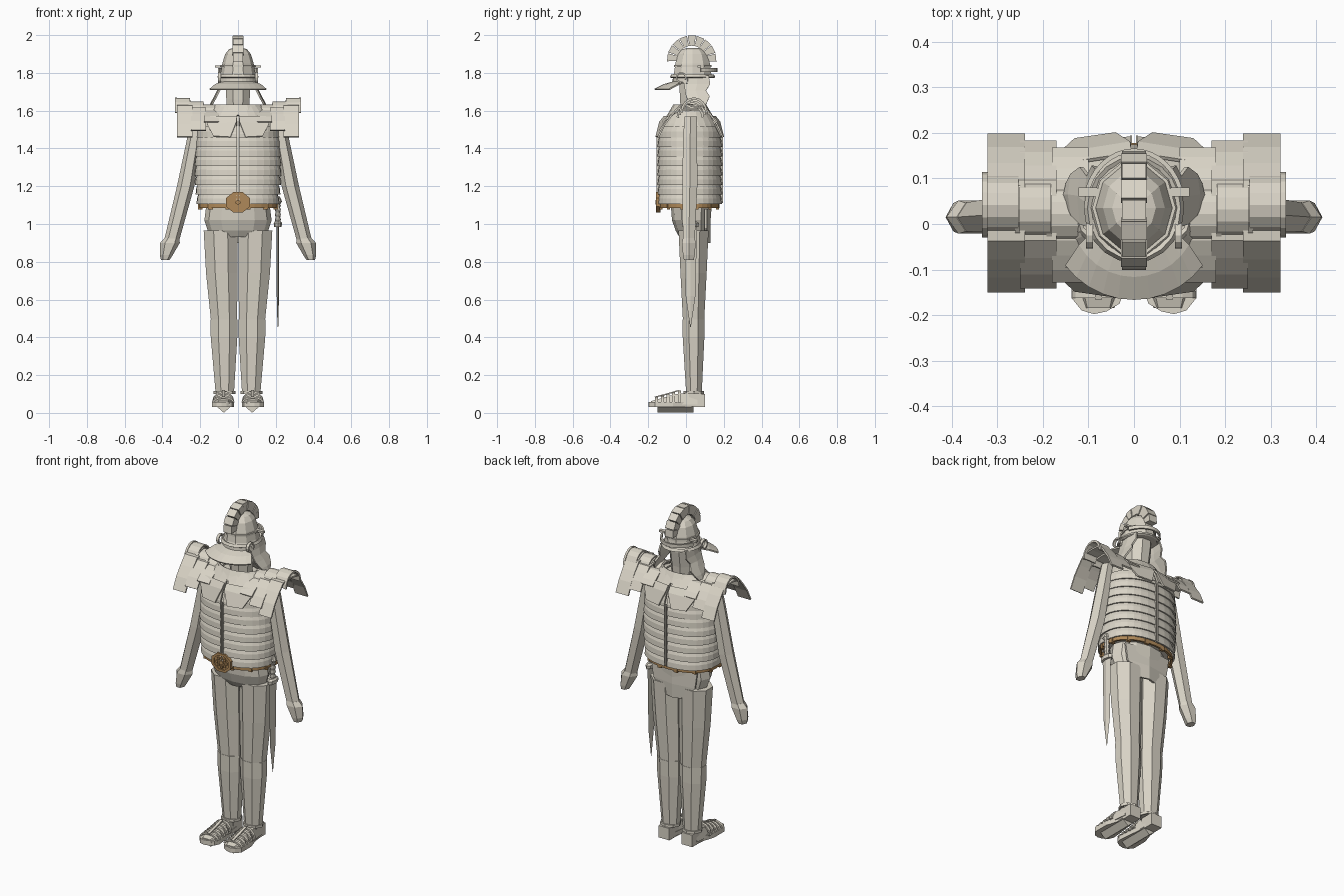
import bpy, bmesh
from math import sin, cos, pi, radians, copysign

old = bpy.data.objects.get("Cube")
if old:
    bpy.data.objects.remove(old)


def material(name, color):
    m = bpy.data.materials.new(name)
    m.use_nodes = True
    m.diffuse_color = color
    m.node_tree.nodes["Principled BSDF"].inputs["Base Color"].default_value = color
    return m


STONE = material("pale stone", (0.7, 0.66, 0.57, 1))
BRONZE = material("bronze", (0.43, 0.25, 0.1, 1))


def grid(name, rows, closed=False, caps=False, thick=0, mirror=False, mat=STONE):
    """Skin rows of points into a sheet, tube or capped solid."""
    bm = bmesh.new()
    vs = [[bm.verts.new(p) for p in row] for row in rows]
    n = len(rows[0])
    for a, b in zip(vs, vs[1:]):
        for i in range(n if closed else n - 1):
            j = (i + 1) % n
            bm.faces.new((a[i], a[j], b[j], b[i]))
    if caps:
        bm.faces.new(vs[0])
        bm.faces.new(vs[-1])
    bmesh.ops.recalc_face_normals(bm, faces=bm.faces)
    me = bpy.data.meshes.new(name)
    bm.to_mesh(me)
    bm.free()
    me.materials.append(mat)
    ob = bpy.data.objects.new(name, me)
    bpy.context.collection.objects.link(ob)
    if thick:
        s = ob.modifiers.new("thickness", "SOLIDIFY")
        s.thickness, s.offset = thick, 0
    if mirror:
        ob.modifiers.new("mirror", "MIRROR")


def ring(z, rx, ry, cx=0, cy=0.02, n=24, a0=0, a1=360, power=2):
    """Horizontal ring or arc; power above 2 squares it off."""
    full = a1 - a0 == 360
    pts = []
    for i in range(n if full else n + 1):
        a = radians(a0 + (a1 - a0) * i / n)
        c, s = cos(a), sin(a)
        pts.append((cx + rx * copysign(abs(c) ** (2 / power), c),
                    cy + ry * copysign(abs(s) ** (2 / power), s), z))
    return pts


def loft(name, specs, n, a0=0, **kw):
    """Capped solid from (z, rx, ry, cx, cy) sections."""
    rows = [ring(z, rx, ry, cx, cy, n, a0, a0 + 360) for z, rx, ry, cx, cy in specs]
    grid(name, rows, closed=True, caps=True, **kw)


def sheet_x(name, path, x0, x1, thick, **kw):
    """Strip following a (y, z) path, spanning x0 to x1."""
    grid(name, [[(x, y, z) for y, z in path] for x in (x0, x1)], thick=thick, **kw)


def box(name, x, y, z, **kw):
    rows = [[(x[0], y[0], h), (x[1], y[0], h), (x[1], y[1], h), (x[0], y[1], h)] for h in z]
    grid(name, rows, closed=True, caps=True, **kw)


# Legs, pelvis and back flap
loft("thigh", [(.965, .097, .086, .092, .04), (.74, .09, .075, .086, .04),
               (.49, .075, .061, .074, .04)], 8, a0=22.5, mirror=True)
loft("shin", [(.495, .077, .063, .074, .04), (.4, .076, .062, .074, .04),
              (.11, .053, .045, .07, .042)], 8, a0=22.5, mirror=True)
loft("pelvis", [(1.12, .165, .11, 0, .028), (1.02, .178, .102, 0, .028),
                (.965, .16, .09, 0, .035), (.93, .07, .07, 0, .035)], 12)
grid("seat_flap", [[(x, y, z) for x, y in ((-.5 * w, .105), (0, .124), (.5 * w, .105))]
                   for w, z in ((.3, 1.08), (.27, .98), (.13, .9))], thick=.012)

# Sandalled feet
FOOT = [(.045, .1), (.035, 0), (.025, -.08), (.02, -.145), (.032, -.175), (.06, -.192),
        (.088, -.198), (.115, -.19), (.137, -.163), (.137, -.07), (.115, 0), (.105, .1)]
grid("sandal_sole", [[(x, y, z) for x, y in FOOT] for z in (.03, .058)],
     closed=True, caps=True, mirror=True)
grid("foot", [[(.078 - w, y, .045), (.078 - w * .7, y, h), (.078 + w * .7, y, h),
               (.078 + w, y, .045)] for y, w, h in
              ((-.185, .035, .062), (-.13, .053, .078), (-.05, .047, .1), (.06, .036, .11))],
     closed=True, caps=True, mirror=True)
grid("foot_keel", [[(.035, y, .035), (.075, y, .001), (.115, y, .035)] for y in (-.15, .04)],
     closed=True, caps=True, mirror=True)
box("heel", (.04, .11), (.015, .1), (.03, .1), mirror=True)
for k in range(5):
    y, h = -.155 + .03 * k, .026 + .008 * k
    arc = [(.078 + .055 * cos(pi * i / 6), .055 + h * sin(pi * i / 6)) for i in range(7)]
    grid("sandal_strap", [[(x, yy, z) for x, z in arc] for yy in (y - .008, y + .008)],
         thick=.009, mirror=True)
sheet_x("sandal_tongue", [(-.165, .083), (-.1, .1), (-.04, .118)], .07, .086, .007, mirror=True)
grid("ankle_strap", [ring(z, .055, .05, .071, .042, 8) for z in (.1, .115)],
     closed=True, thick=.008, mirror=True)

# Torso core and the banded cuirass, split by a seam front and back
loft("torso_core", [(1.1, .195, .15, 0, .02), (1.3, .21, .155, 0, .02),
                    (1.46, .195, .145, 0, .02), (1.59, .12, .09, 0, .02)], 24)
for k in range(8):
    z = 1.105 + .0505 * k
    w = .213 + .011 * sin(pi * k / 7)
    grid("cuirass_band",
         [ring(h, w + d, .164 + d, 0, .02, 16, -88.5, 88.5, 2.25)
          for h, d in ((z + .056, -.008), (z + .03, .001), (z, .003))],
         thick=.007, mirror=True)
grid("upper_cuirass", [ring(z, rx, ry, 0, .02, 12, -88.5, 88.5, 2.2) for z, rx, ry in
                       ((1.475, .212, .168), (1.53, .19, .148), (1.575, .165, .115),
                        (1.62, .125, .085))], thick=.01, mirror=True)
grid("collar", [ring(z, rx, ry, 0, .02, 16) for z, rx, ry in
                ((1.575, .165, .115), (1.6, .14, .1), (1.63, .122, .083))],
     closed=True, thick=.01)

# Breast and back plates, and the flanges along the seams
for s, tag in ((-1, "breast"), (1, "back")):
    grid(tag + "_plate", [[(x, .02 + s * d, z) for x, d, z in row] for row in
                          (((.005, .134, 1.57), (.15, .112, 1.57)),
                           ((.008, .158, 1.54), (.165, .133, 1.53)),
                           ((.04, .178, 1.46), (.13, .165, 1.465)))],
         thick=.008, mirror=True)
    y = .02 + s * .166
    box(tag + "_flange", (.004, .009), (y - .009, y + .009), (1.11, 1.46), mirror=True)

# Shoulder guards: long stepped flaps under short raised arches
STEPS = (0, .3, .65, 1)
for k, (x0, x1, zb, f, b) in enumerate(((.1, .18, 1.54, -.125, .165),
                                        (.17, .25, 1.495, -.138, .18),
                                        (.24, .322, 1.46, -.147, .195))):
    lift = .012 * k
    top = 1.605 + lift

    def side(edge, root):
        return [(edge + t * (root - edge), zb + (top - .005 - zb) * t ** .75) for t in STEPS]
    path = side(f, -.035) + [(.03, top)] + side(b, .095)[::-1]
    sheet_x("shoulder_flap", path, x0, x1, .009, mirror=True)
    cy = .022 + .01 * k

    def arch(r):
        return [(cy - r * cos(pi * i / 8), 1.565 + lift + (r + lift * .4) * sin(pi * i / 8))
                for i in range(9)]
    sheet_x("shoulder_arch", arch(.064), x1 - .068, x1 + .012, .008, mirror=True)
    sheet_x("shoulder_rib", arch(.068), x1, x1 + .012, .008, mirror=True)

# Arms and hands
loft("arm", [(1.57, .032, .037, .212, .025), (1.46, .038, .043, .23, .022),
             (1.2, .046, .046, .277, .02), (.91, .04, .036, .352, .015)], 6, mirror=True)
loft("hand", [(.925, .04, .036, .35, .015), (.9, .052, .042, .36, .015),
              (.835, .034, .036, .38, .015), (.81, .023, .03, .385, .015)], 6, mirror=True)

# Belt with studs and an octagonal buckle
grid("belt", [ring(z, .206, .154, 0, .018, 32, power=2.2) for z in (1.086, 1.108)],
     closed=True, thick=.012, mat=BRONZE)
for a in range(-75, 90, 30):
    c, s = cos(radians(a)), sin(radians(a))
    x, y = .206 * c, .018 + .155 * s
    box("belt_stud", (x - .012, x + .012), (y - .008, y + .008), (1.078, 1.105),
        mirror=True, mat=BRONZE)


def buckle(name, outer, inner, y0, y1):
    """Octagonal ring facing forward."""
    rows = [[(r * cos(a), y, 1.115 + .85 * r * sin(a))
             for r, y in ((outer, y0), (outer, y1), (inner, y1), (inner, y0))]
            for a in [(i + .5) * pi / 4 for i in range(9)]]
    grid(name, rows, closed=True, mat=BRONZE)


buckle("buckle_plate", .064, .001, -.135, -.152)
buckle("buckle_frame", .068, .05, -.135, -.159)
buckle("buckle_boss", .014, .001, -.15, -.161)
for k in range(8):
    a = k * pi / 4
    x, z = .03 * cos(a), 1.115 + .026 * sin(a)
    box("buckle_petal", (x - .007, x + .007), (-.158, -.15), (z - .007, z + .007), mat=BRONZE)

# Sword at the left hip
SX, SY = .211, .024
loft("sword_blade", [(.99, .007, .034, SX, SY), (.62, .006, .026, SX, SY),
                     (.455, .002, .002, SX, SY)], 4)
loft("sword_guard", [(.985, .02, .042, SX, SY), (1.005, .022, .044, SX, SY),
                     (1.015, .014, .03, SX, SY)], 8)
loft("sword_grip", [(1.01 + .013 * k, .012 + .004 * (k % 2), .014 + .004 * (k % 2), SX, SY)
                    for k in range(8)], 8)
loft("sword_pommel", [(1.1, .01, .01, SX, SY), (1.12, .022, .024, SX, SY),
                      (1.145, .01, .012, SX, SY)], 8)

# Head
loft("head", [(1.57, .06, .06, 0, .03), (1.66, .067, .067, 0, .03),
              (1.75, .072, .076, 0, .035), (1.84, .07, .08, 0, .035)], 8, a0=22.5)

# Helmet bowl, rim and brow bar
HY = .035
loft("helmet_bowl", [(1.775, .1, .113, 0, HY), (1.795, .092, .104, 0, HY),
                     (1.85, .083, .096, 0, HY), (1.9, .068, .081, 0, HY),
                     (1.925, .048, .056, 0, HY), (1.932, .025, .03, 0, HY)], 10)
grid("helmet_rim", [ring(z, r, r + .01, 0, HY, 20) for z, r in ((1.775, .106), (1.79, .098))],
     closed=True, thick=.01)
grid("bowl_band", [ring(z, .088, .1, 0, HY, 10) for z in (1.83, 1.842)], closed=True, thick=.008)
grid("brow_bar", [ring(z, .108, .126, 0, HY, 14, 20, 160) for z in (1.805, 1.825)], thick=.01)
box("brow_pivot", (.08, .122), (.06, .08), (1.828, 1.84), mirror=True)

# Flared guard with the wall that carries it
grid("guard_wall", [ring(z, r, r + .005, 0, HY, 12, 195, 345)
                    for z, r in ((1.785, .094), (1.745, .098))], thick=.009)
grid("flared_guard", [ring(z, r, q, 0, .03, 10, a, 540 - a) for z, r, q, a in
                      ((1.75, .095, .1, 205), (1.737, .14, .145, 211), (1.712, .19, .195, 218))],
     thick=.008)

# Cheek guards hanging open, with scalloped edges, and ear loops
grid("cheek_guard", [[(x, a, z), (x + .006, (a + b) / 2, z), (x, b, z)] for x, a, b, z in
                     ((.08, .0, .12, 1.785), (.088, -.01, .128, 1.74), (.1, -.005, .105, 1.705),
                      (.115, .0, .125, 1.675), (.135, .02, .11, 1.64), (.145, .04, .09, 1.615))],
     thick=.01, mirror=True)
sheet_x("ear_loop", [(-.025 + .025 * cos(a * pi / 6), 1.775 + .025 * sin(a * pi / 6))
                     for a in range(-1, 10)], .09, .106, .008, mirror=True)

# Segmented crest
for k in range(9):
    a = radians(-4 + 21 * k)
    b = a + radians(19)
    pts = [(HY - .005 + r * cos(t), 1.868 + r * sin(t))
           for r, t in ((.08, a), (.131, a), (.131, b), (.08, b))]
    w = .026 + .003 * (k % 2)
    grid("crest_segment", [[(x, y, z) for y, z in pts] for x in (-w, w)], closed=True, caps=True)
sheet_x("crest_base", [(HY - .005 + .082 * cos(pi * i / 12), 1.868 + .082 * sin(pi * i / 12))
                       for i in range(13)], -.022, .022, .012)
